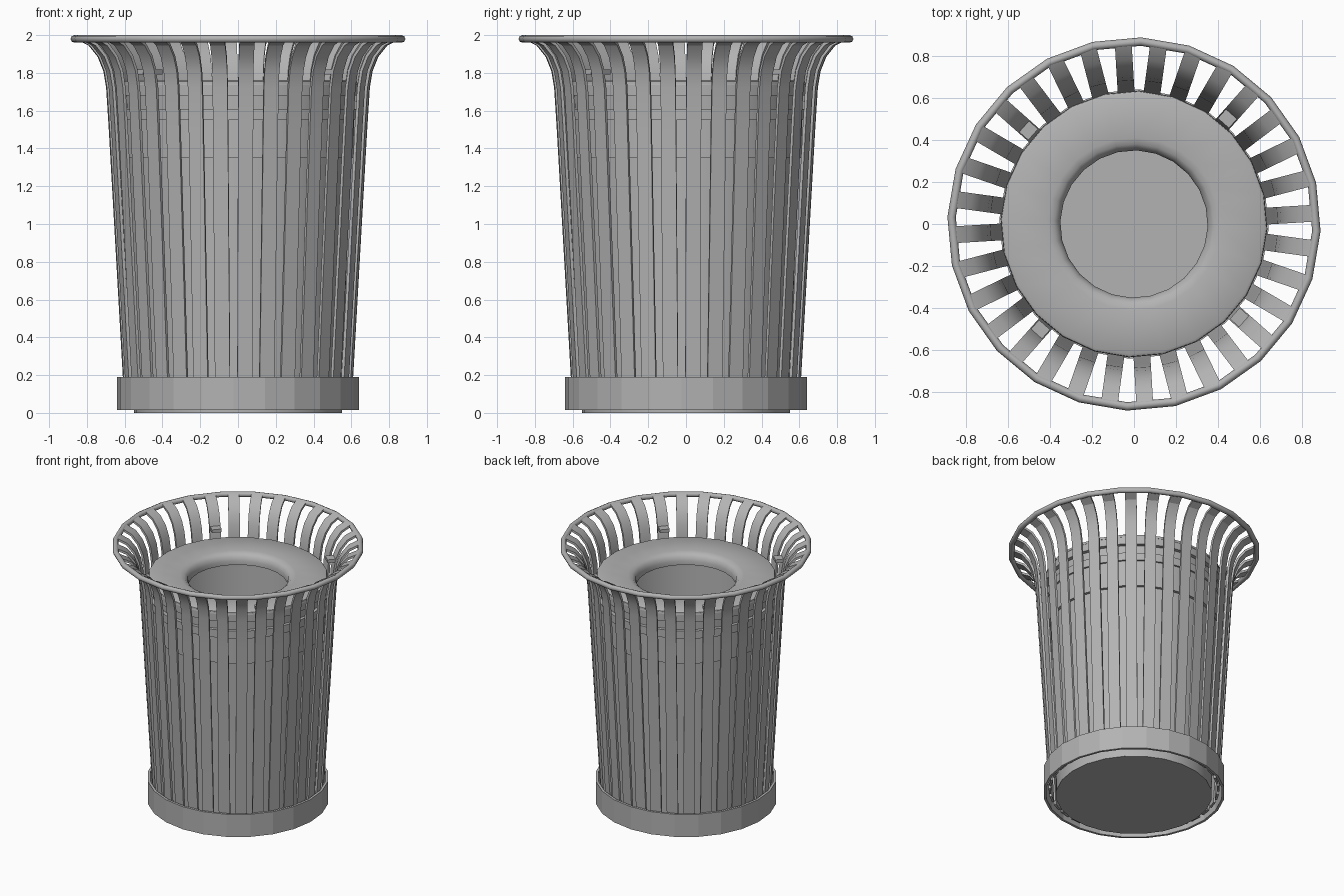
import bpy, bmesh, math
from mathutils import Matrix, Vector

cube = bpy.data.objects.get("Cube")
if cube:
    bpy.data.objects.remove(cube, do_unlink=True)

TURN = math.radians(-2.2)   # whole body is turned slightly about its axis
SIDES = 24
SLATS = 32

grey = bpy.data.materials.new("painted grey metal")
grey.use_nodes = True
colour = (0.45, 0.45, 0.45, 1)
grey.diffuse_color = colour
grey.node_tree.nodes["Principled BSDF"].inputs["Base Color"].default_value = colour


def finish(name, bm, smooth=None):
    """Turn a bmesh into a named object, optionally smoothed below an angle."""
    bmesh.ops.recalc_face_normals(bm, faces=bm.faces)
    mesh = bpy.data.meshes.new(name)
    bm.to_mesh(mesh)
    bm.free()
    mesh.materials.append(grey)
    obj = bpy.data.objects.new(name, mesh)
    bpy.context.collection.objects.link(obj)
    if smooth:
        bpy.ops.object.select_all(action="DESELECT")
        obj.select_set(True)
        bpy.context.view_layer.objects.active = obj
        bpy.ops.object.shade_smooth_by_angle(angle=math.radians(smooth))
    return obj


def lathe(name, profile, closed=True, smooth=None):
    """Revolve (radius, z) points around the z axis; open ends are capped."""
    bm = bmesh.new()
    rings = []
    for i in range(SIDES):
        a = TURN + math.tau * i / SIDES
        rings.append([bm.verts.new((r * math.cos(a), r * math.sin(a), z)) for r, z in profile])
    count = len(profile)
    for i in range(SIDES):
        here, there = rings[i], rings[(i + 1) % SIDES]
        for j in range(count if closed else count - 1):
            k = (j + 1) % count
            bm.faces.new((here[j], there[j], there[k], here[k]))
    if not closed:
        for end in (0, -1):
            bm.faces.new([ring[end] for ring in rings])
    return finish(name, bm, smooth)


# Rolled rim tube
tube = [(0.867 + 0.02 * math.cos(math.tau * i / 8), 1.98 + 0.02 * math.sin(math.tau * i / 8))
        for i in range(8)]
lathe("top_rim", tube, smooth=50)

# Base hoop
lathe("base_hoop", [(0.64, 0.015), (0.64, 0.19), (0.622, 0.19), (0.622, 0.015)])

# Flared vertical slats
path = [(0.60, 0.04), (0.683, 1.5), (0.697, 1.72), (0.712, 1.81),
        (0.742, 1.885), (0.79, 1.945), (0.865, 1.982)]
THICK, HALF = 0.016, 0.04
inner = []
for i, (r, z) in enumerate(path):
    before, after = path[max(i - 1, 0)], path[min(i + 1, len(path) - 1)]
    along = Vector((after[0] - before[0], after[1] - before[1])).normalized()
    inner.append((r - along.y * THICK, z + along.x * THICK))

bm = bmesh.new()
for i in range(SLATS):
    spin = Matrix.Rotation(TURN + math.tau * (i + 0.5) / SLATS, 3, "Z")
    loops = []
    for (ro, zo), (ri, zi) in zip(path, inner):
        corners = ((ro, -HALF, zo), (ro, HALF, zo), (ri, HALF, zi), (ri, -HALF, zi))
        loops.append([bm.verts.new(spin @ Vector(c)) for c in corners])
    for low, high in zip(loops, loops[1:]):
        for j in range(4):
            k = (j + 1) % 4
            bm.faces.new((low[j], low[k], high[k], high[j]))
    bm.faces.new(loops[0])
    bm.faces.new(loops[-1])
finish("slats", bm, smooth=25)

# Inner bin: closed floor, tapered wall
lathe("inner_bin", [(0.55, 0.0), (0.55, 0.02), (0.605, 1.70), (0.59, 1.70), (0.535, 0.03)],
      closed=False, smooth=25)

# Raised bands around the inner bin
for name, low, high, radius in (("lower_band", 1.35, 1.55, 0.615), ("middle_band", 1.55, 1.61, 0.628),
                                ("lid_skirt", 1.68, 1.75, 0.632)):
    lathe(name, [(radius, low), (radius, high), (0.585, high), (0.585, low)], smooth=25)

# Ring-shaped lid with a rolled lip around the opening
lathe("lid", [(0.634, 1.735), (0.63, 1.755), (0.618, 1.762), (0.41, 1.755), (0.38, 1.748),
              (0.36, 1.73), (0.35, 1.70), (0.35, 1.67), (0.36, 1.67), (0.365, 1.70),
              (0.39, 1.735), (0.62, 1.735)], smooth=40)

# Four small lid brackets fixed to the inside of the slats
bm = bmesh.new()
for quarter in range(4):
    angle = TURN + math.tau * (4.5 / SLATS + quarter / 4)
    place = (Matrix.Rotation(angle, 4, "Z") @ Matrix.Translation((0.67, 0, 1.805))
             @ Matrix.Diagonal((0.06, 0.07, 0.025, 1)))
    bmesh.ops.create_cube(bm, size=1, matrix=place)
finish("lid_brackets", bm)
